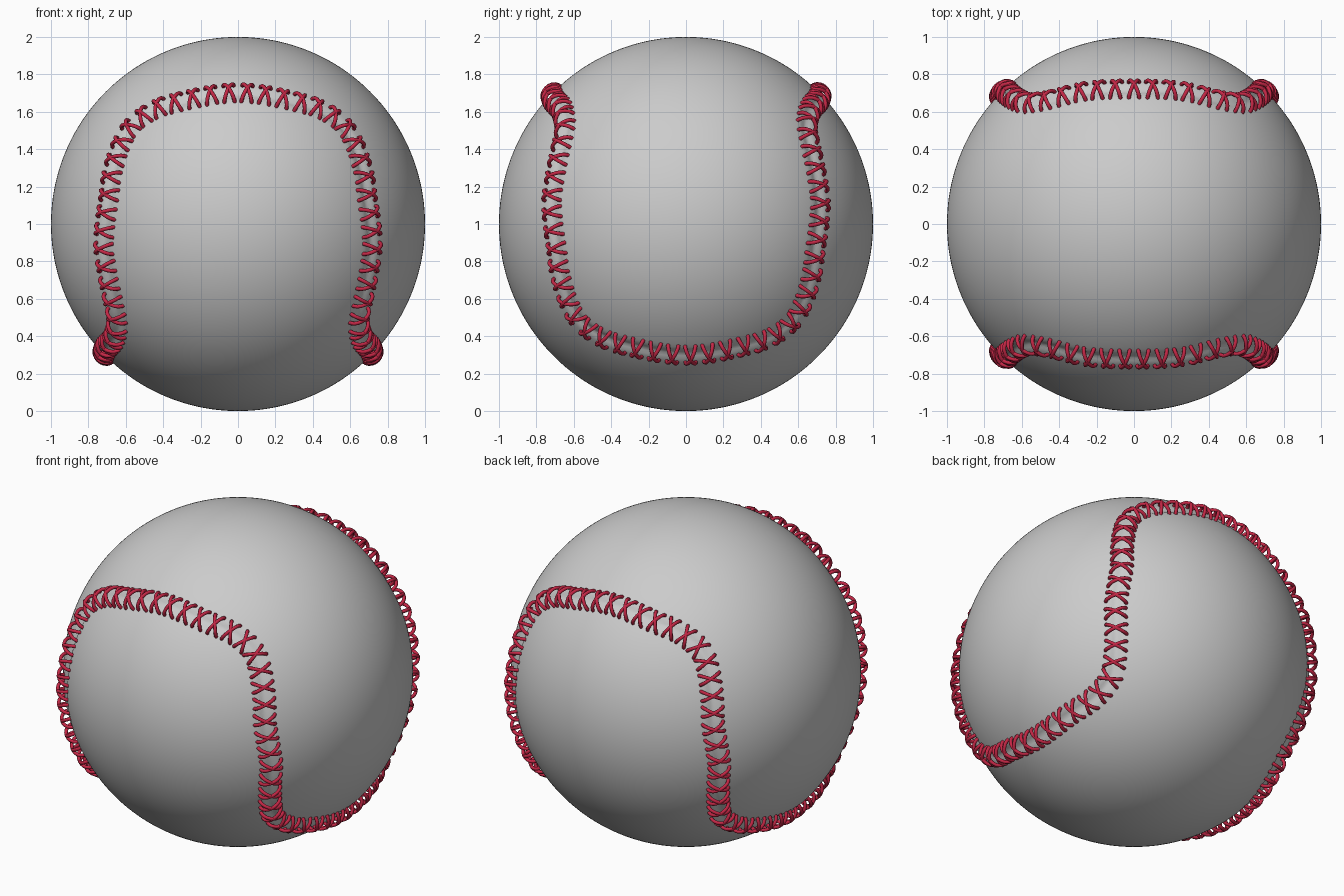
import bpy, math
from mathutils import Vector, kdtree

if "Cube" in bpy.data.objects:
    bpy.data.objects.remove(bpy.data.objects["Cube"])

CENTRE = Vector((0, 0, 1))
STITCHES = 97

# seam path: one eighth given, the rest by symmetry
eighth = [(0, .72, .70), (.262, .704, .66), (.433, .664, .611),
          (.555, .643, .526), (.62, .66, .418), (.67, .694, .262), (.69, .715, .13)]
mid = [(.71, .71, 0)]
swap = [(y, x, -z) for x, y, z in reversed(eighth)]
quarter = eighth + mid + swap                        # +y top to +x bottom
half = quarter + [(x, -y, z) for x, y, z in reversed(quarter[:-1])]
path = half + [(-x, y, z) for x, y, z in reversed(half[1:-1])]
path = [Vector(p).normalized() for p in path]


def spline(p0, p1, p2, p3, t):
    return 0.5 * (2 * p1 + (p2 - p0) * t + (2 * p0 - 5 * p1 + 4 * p2 - p3) * t * t
                  + (3 * p1 - p0 - 3 * p2 + p3) * t ** 3)


n = len(path)
dense = [spline(path[i - 1], path[i], path[(i + 1) % n], path[(i + 2) % n], k / 20).normalized()
         for i in range(n) for k in range(20)]


def resample(pts, count):
    cum = [0]
    for i in range(len(pts)):
        cum.append(cum[-1] + (pts[(i + 1) % len(pts)] - pts[i]).length)
    out, j = [], 0
    for k in range(count):
        d = cum[-1] * k / count
        while cum[j + 1] < d:
            j += 1
        f = (d - cum[j]) / (cum[j + 1] - cum[j])
        a, b = pts[j], pts[(j + 1) % len(pts)]
        out.append((a.lerp(b, f).normalized(), (b - a).normalized()))
    return out


# ball, with a shallow groove along the seam
bpy.ops.mesh.primitive_ico_sphere_add(subdivisions=7, radius=1, location=CENTRE)
ball = bpy.context.object
ball.name = "ball"
tree = kdtree.KDTree(len(dense))
for i, p in enumerate(dense):
    tree.insert(p, i)
tree.balance()
for v in ball.data.vertices:
    d = tree.find(v.co)[2]
    v.co *= 1 - 0.012 * math.exp(-(d / 0.025) ** 2)
bpy.ops.object.shade_smooth()

# stitches: pairs of crossed arched threads
red = bpy.data.materials.new("red_thread")
red.diffuse_color = (0.55, 0.02, 0.06, 1)
red.use_nodes = True
red.node_tree.nodes["Principled BSDF"].inputs["Base Color"].default_value = red.diffuse_color
curve = bpy.data.curves.new("stitches", 'CURVE')
curve.dimensions = '3D'
curve.bevel_depth = 0.0105
curve.bevel_resolution = 2
curve.use_fill_caps = True
SEG = 10
for up, along in resample(dense, STITCHES):
    across = up.cross(along).normalized()
    for sign in (-1, 1):
        a = math.radians(25) * sign
        direction = across * math.cos(a) + along * math.sin(a)
        s = curve.splines.new('POLY')
        s.points.add(SEG)
        for k in range(SEG + 1):
            ang = math.pi * k / SEG
            pos = up * (0.992 + 0.053 * math.sin(ang)) - direction * 0.066 * math.cos(ang)
            s.points[k].co = (*pos, 1)
        s.use_smooth = True
stitches = bpy.data.objects.new("stitches", curve)
stitches.location = CENTRE
bpy.context.collection.objects.link(stitches)
curve.materials.append(red)
bpy.context.view_layer.objects.active = stitches
bpy.ops.object.select_all(action='DESELECT')
stitches.select_set(True)
bpy.ops.object.convert(target='MESH')
